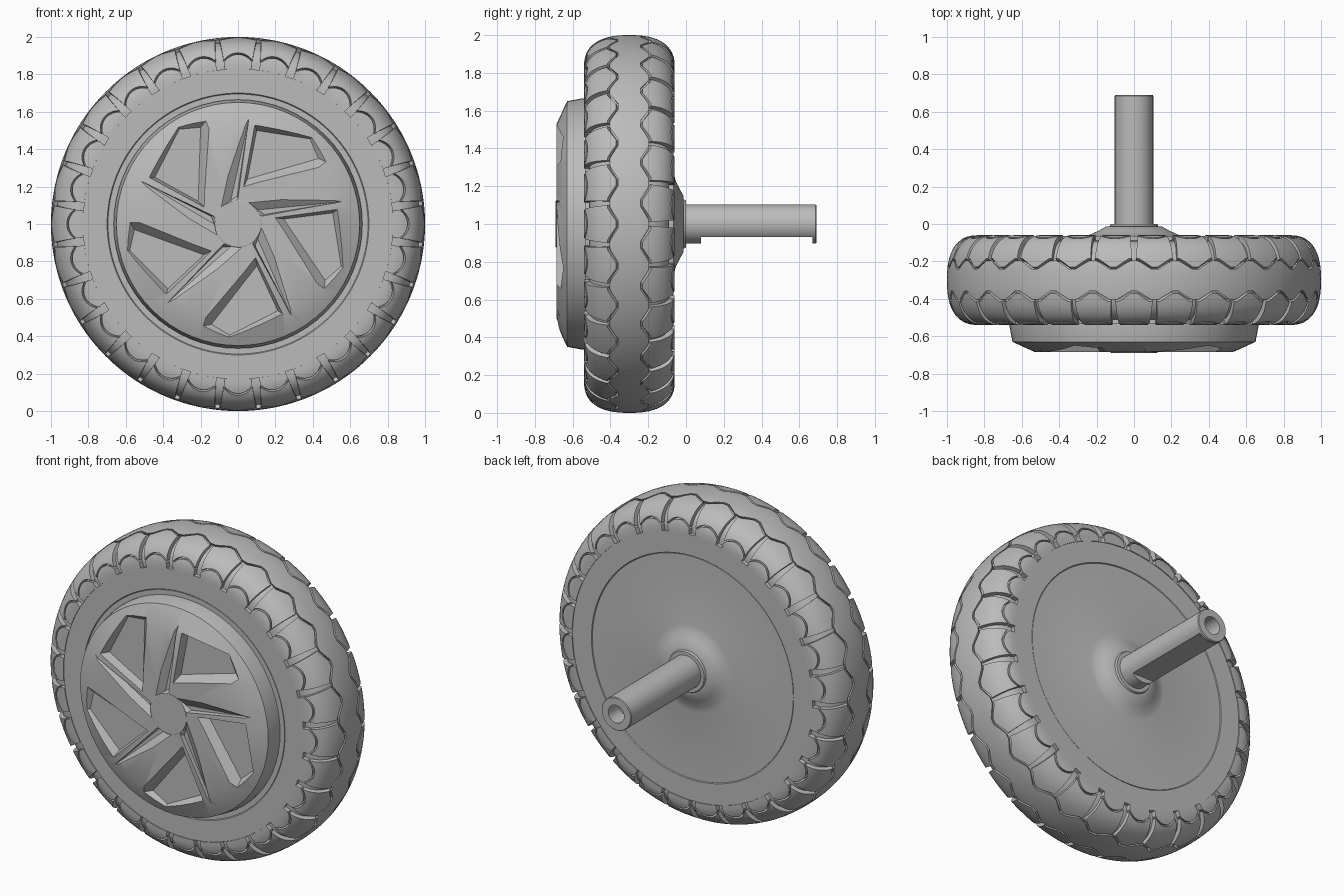
import bpy, bmesh, math
from mathutils import Vector, Matrix

old = bpy.data.objects.get("Cube")
if old:
    bpy.data.objects.remove(old, do_unlink=True)

grey = bpy.data.materials.new("plain_grey")
grey.use_nodes = True
grey.diffuse_color = (0.5, 0.5, 0.5, 1)
bsdf = grey.node_tree.nodes["Principled BSDF"]
bsdf.inputs["Base Color"].default_value = (0.5, 0.5, 0.5, 1)
bsdf.inputs["Roughness"].default_value = 0.6

AXIS = Vector((0, 0, 1))      # wheel centre; the axle runs along y
MID = -0.3                    # middle plane of the tyre
COUNT = 28                    # tread blocks per side
PITCH = 2 * math.pi / COUNT


def finish(name, bm, angle=30):
    bmesh.ops.remove_doubles(bm, verts=bm.verts, dist=0.0002)
    bmesh.ops.recalc_face_normals(bm, faces=bm.faces)
    mesh = bpy.data.meshes.new(name)
    bm.to_mesh(mesh)
    bm.free()
    mesh.materials.append(grey)
    ob = bpy.data.objects.new(name, mesh)
    bpy.context.collection.objects.link(ob)
    smooth(ob, angle)
    return ob


def smooth(ob, angle=30):
    bpy.ops.object.select_all(action="DESELECT")
    ob.select_set(True)
    bpy.context.view_layer.objects.active = ob
    bpy.ops.object.shade_smooth_by_angle(angle=math.radians(angle))


def lathe(name, profile, steps=96, closed=False):
    """Revolve (radius, y) points around the wheel axis."""
    bm = bmesh.new()
    vs = [bm.verts.new((0, y, 1 + r)) for r, y in profile]
    es = [bm.edges.new(p) for p in zip(vs, vs[1:])]
    if closed:
        es.append(bm.edges.new((vs[-1], vs[0])))
    bmesh.ops.spin(bm, geom=vs + es, cent=AXIS, axis=(0, 1, 0),
                   angle=2 * math.pi, steps=steps)
    return finish(name, bm)


def carve(ob, cutter):
    mod = ob.modifiers.new("cut", "BOOLEAN")
    mod.operation, mod.object, mod.solver = "DIFFERENCE", cutter, "EXACT"
    bpy.ops.object.select_all(action="DESELECT")
    ob.select_set(True)
    bpy.context.view_layer.objects.active = ob
    bpy.ops.object.modifier_apply(modifier=mod.name)
    bpy.data.objects.remove(cutter, do_unlink=True)
    smooth(ob)


def tyre_section(s, depth=0.0):
    """Rounded section: s = -1 front shoulder, 0 crown, 1 back shoulder."""
    a = min(abs(s), 1) * math.pi / 2
    dy = 0.24 * math.sin(a) ** 0.8 * (1 - depth)
    r = 0.83 + 0.17 * max(math.cos(a), 0) ** 0.8 * (1 - depth)
    return r, MID + math.copysign(dy, s)


# Tyre carcass, sunk below the tread blocks
arc = [tyre_section(i / 16, 0.12) for i in range(-16, 17)]
lathe("tyre_carcass", [(0.69, -0.52), (0.70, -0.535), (0.83, -0.535)] + arc
      + [(0.83, -0.065), (0.70, -0.065), (0.69, -0.08)], 112, True)


def patch(bm, centre, lo, hi, rows, ends=True, taper=lambda s: 0, cols=12):
    """Curved raised tread patch with skirts that sink into the carcass."""
    us = [(2 * i / cols - 1, 0) for i in range(cols + 1)]
    if ends:
        us = [(-1, 1)] + us + [(1, 1)]
    vs = [(0, 1)] + [(j / rows, 0) for j in range(rows + 1)] + [(1, 1)]
    grid = []
    for u, du in us:
        line = []
        for v, dv in vs:
            s = lo(u) + (hi(u) - lo(u)) * v
            t = centre + u * (PITCH / 2 - taper(abs(s)))
            r, y = tyre_section(s, 0.14 if du or dv else 0)
            line.append(bm.verts.new((r * math.sin(t), y, 1 + r * math.cos(t))))
        grid.append(line)
    for a, b in zip(grid, grid[1:]):
        for j in range(len(vs) - 1):
            bm.faces.new((a[j], b[j], b[j + 1], a[j + 1]))


def zigzag(u):
    return 0.125 + 0.12 * min(1, max(0, 1.5 * abs(u) - 0.25))


def scallop(u):
    return 0.74 + 0.15 * u * u


def narrowing(s):
    return 0.006 + 0.02 * s


# Continuous zigzag crown band; the back side is staggered by half a pitch
band = bmesh.new()
for k in range(COUNT):
    patch(band, k * PITCH, lambda u: 0.015 - zigzag(u),
          lambda u: zigzag(1 - abs(u)) - 0.015, 6, ends=False)
finish("tread_crown", band)

# Shoulder blocks and smaller sidewall blocks on both sides
for side, label in ((-1, "front"), (1, "back")):
    outer, inner = bmesh.new(), bmesh.new()
    for k in range(COUNT):
        c = (k + (0.5 if side > 0 else 0)) * PITCH
        patch(outer, c, lambda u: side * (zigzag(u) + 0.015),
              lambda u: side * (scallop(u) - 0.02), 7, taper=narrowing)
        patch(inner, c, lambda u: side * (scallop(u) + 0.02),
              lambda u: side, 4, taper=narrowing)
    finish("shoulder_blocks_" + label, outer)
    finish("sidewall_blocks_" + label, inner)

# Wheel plate with the raised boss at the back
lathe("wheel_plate", [(0, -0.533), (0.695, -0.533), (0.695, -0.068),
                      (0.27, -0.064), (0.235, -0.057), (0.19, -0.036),
                      (0.15, -0.014), (0.13, -0.012), (0.125, 0), (0, 0)])

# Front cover
cover = lathe("hub_cover", [(0, -0.52), (0.665, -0.52), (0.665, -0.55),
                            (0.65, -0.63), (0.53, -0.685), (0, -0.685)], 64)


def swirl_cutter(floor, rim, floor_y, face_y=-0.685, top_y=-0.70):
    """Five tapered pockets around the axis, from floor and rim outlines."""
    bm = bmesh.new()
    grow = (floor_y - top_y) / (floor_y - face_y)
    for k in range(5):
        turn = Matrix.Rotation(k * math.tau / 5, 3, "Y")
        low, high = [], []
        for f, w in zip(floor, rim):
            f, w = Vector((f[0], 0, f[1])), Vector((w[0], 0, w[1]))
            for ring, p, y in ((low, f, floor_y), (high, f.lerp(w, 1) + (w - f) * (grow - 1), top_y)):
                ring.append(bm.verts.new(turn @ p + AXIS + Vector((0, y, 0))))
        bm.faces.new(low)
        bm.faces.new(high)
        n = len(low)
        for i in range(n):
            j = (i + 1) % n
            bm.faces.new((low[i], low[j], high[j], high[i]))
    ob = finish("pocket_cutter", bm)
    ob.hide_render = True
    return ob


# Five swirling window pockets and the slanted slots beside each spoke
carve(cover, swirl_cutter([(0.10, 0.50), (0.385, 0.455), (0.43, 0.35), (0.05, 0.24)],
                          [(0.09, 0.53), (0.415, 0.48), (0.50, 0.32), (0.03, 0.20)], -0.635))
carve(cover, swirl_cutter([(-0.04, 0.12), (-0.005, 0.15), (0.055, 0.55)],
                          [(-0.09, 0.09), (0.0, 0.134), (0.064, 0.60)], -0.662))

# Centre cap
lathe("centre_cap", [(0, -0.62), (0.125, -0.62), (0.125, -0.688), (0.122, -0.69), (0, -0.69)], 40)

# Axle with a bored end and a flat along the underside
axle = lathe("axle", [(0, -0.05), (0.103, -0.05), (0.103, 0.685), (0.099, 0.69),
                      (0.055, 0.69), (0.055, 0.58), (0, 0.58)], 40)
bm = bmesh.new()
bmesh.ops.create_cube(bm, size=1, matrix=Matrix.Translation((0, 0.375, 0.83))
                      @ Matrix.Diagonal((0.4, 0.59, 0.2, 1)))
flat = finish("axle_flat_cutter", bm)
flat.hide_render = True
carve(axle, flat)
